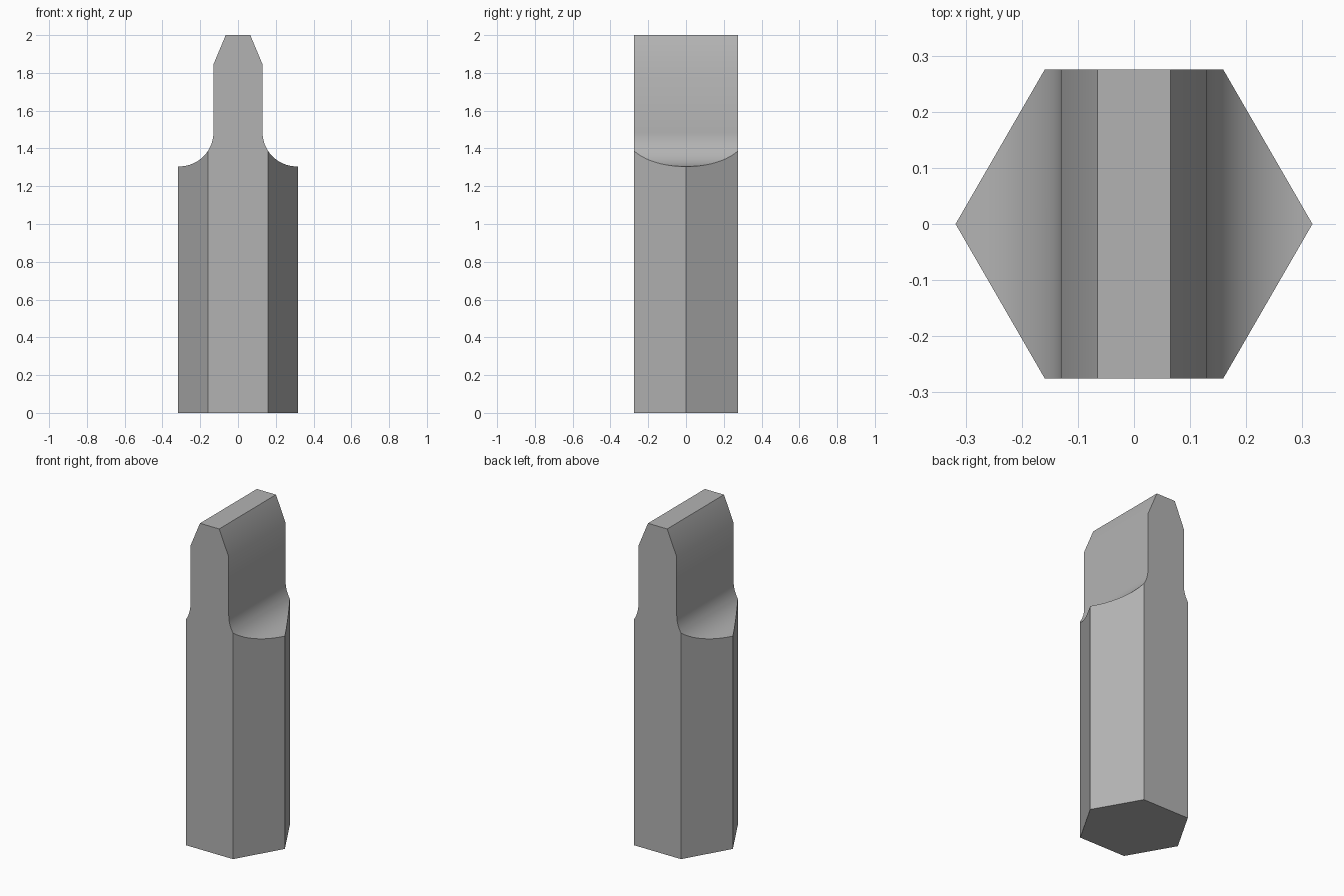
import bpy, bmesh, math
from mathutils import Vector

cube = bpy.data.objects.get("Cube")
if cube:
    bpy.data.objects.remove(cube, do_unlink=True)

HEX_R = 0.318
BLADE, TIP = 0.13, 0.065
SHOULDER, CHAMFER, TOP = 1.305, 1.845, 2.0
FILLET = 0.18

steel = bpy.data.materials.new("grey_steel")
steel.use_nodes = True
grey = (0.45, 0.45, 0.45, 1)
steel.diffuse_color = grey
steel.node_tree.nodes["Principled BSDF"].inputs["Base Color"].default_value = grey


def prism(name, outline, offset):
    """Extrude a closed outline along an offset vector."""
    bm = bmesh.new()
    face = bm.faces.new([bm.verts.new(p) for p in outline])
    ext = bmesh.ops.extrude_face_region(bm, geom=[face])
    moved = [g for g in ext["geom"] if isinstance(g, bmesh.types.BMVert)]
    bmesh.ops.translate(bm, verts=moved, vec=Vector(offset))
    bmesh.ops.recalc_face_normals(bm, faces=bm.faces)
    mesh = bpy.data.meshes.new(name)
    bm.to_mesh(mesh)
    bm.free()
    mesh.materials.append(steel)
    obj = bpy.data.objects.new(name, mesh)
    bpy.context.collection.objects.link(obj)
    return obj


# Hexagonal bar stock
corners = [(HEX_R * math.cos(i * math.pi / 3), HEX_R * math.sin(i * math.pi / 3), 0)
           for i in range(6)]
bit = prism("hex_flat_blade_bit", corners, (0, 0, TOP + 0.1))

# Blade profile: shoulder, rounded fillet, straight flank, chamfered tip
STEPS = 16
side = [(0.4, -0.1), (0.4, SHOULDER)]
for i in range(STEPS + 1):
    a = math.pi / 2 * i / STEPS
    side.append((BLADE + FILLET * (1 - math.sin(a)),
                 SHOULDER + FILLET * (1 - math.cos(a))))
side += [(BLADE, CHAMFER), (TIP, TOP)]
outline = side + [(-x, z) for x, z in reversed(side)]
cutter = prism("blade_profile_cutter", [(x, -0.5, z) for x, z in outline], (0, 1, 0))

# Keep only the stock inside the profile
mod = bit.modifiers.new("blade_cut", "BOOLEAN")
mod.operation = "INTERSECT"
mod.solver = "EXACT"
mod.object = cutter
bpy.ops.object.select_all(action="DESELECT")
bit.select_set(True)
bpy.context.view_layer.objects.active = bit
bpy.ops.object.modifier_apply(modifier=mod.name)
bpy.data.objects.remove(cutter, do_unlink=True)

bpy.ops.object.shade_smooth_by_angle(angle=math.radians(30))
